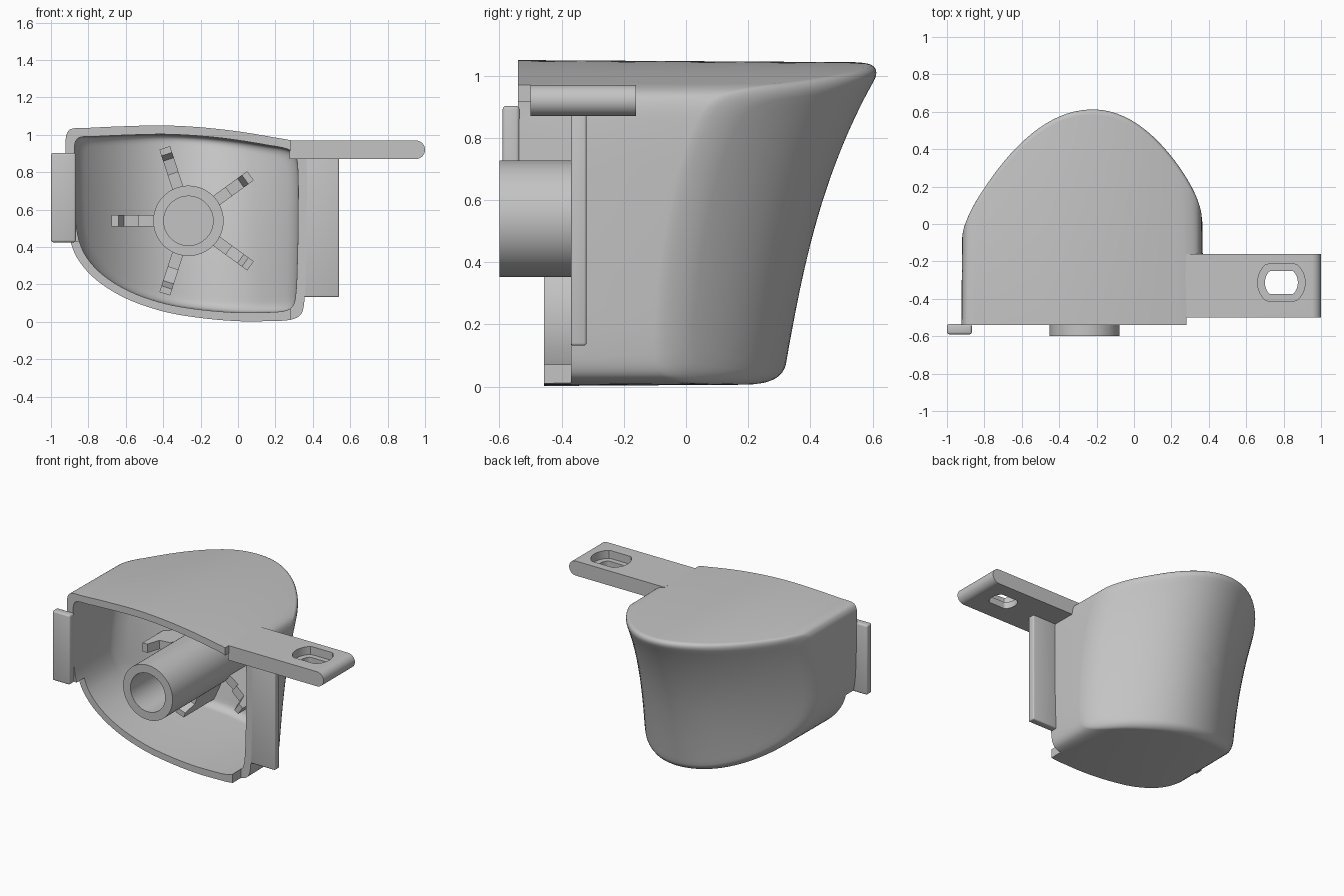
import bpy, bmesh, math
from mathutils import Vector

if "Cube" in bpy.data.objects:
    bpy.data.objects.remove(bpy.data.objects["Cube"])

GREY = bpy.data.materials.new("plain grey")
GREY.use_nodes = True
GREY.diffuse_color = (0.55, 0.55, 0.55, 1)
GREY.node_tree.nodes["Principled BSDF"].inputs["Base Color"].default_value = (0.55, 0.55, 0.55, 1)


def finish(name, bm):
    bmesh.ops.recalc_face_normals(bm, faces=bm.faces)
    mesh = bpy.data.meshes.new(name)
    bm.to_mesh(mesh)
    bm.free()
    mesh.materials.append(GREY)
    ob = bpy.data.objects.new(name, mesh)
    bpy.context.collection.objects.link(ob)
    return ob


def activate(ob):
    bpy.ops.object.select_all(action='DESELECT')
    ob.select_set(True)
    bpy.context.view_layer.objects.active = ob


def smooth(ob):
    activate(ob)
    bpy.ops.object.shade_smooth_by_angle(angle=math.radians(32))


def prism(name, points, place, a, b):
    """Extrude a 2D outline from a to b; place maps (u, v, w) to a 3D point."""
    bm = bmesh.new()
    ends = [[bm.verts.new(place(u, v, w)) for u, v in points] for w in (a, b)]
    for ring in ends:
        bm.faces.new(ring)
    for i in range(len(points)):
        j = (i + 1) % len(points)
        bm.faces.new((ends[0][i], ends[0][j], ends[1][j], ends[1][i]))
    return finish(name, bm)


def along_y(u, v, w):
    return (u, w, v)


def along_z(u, v, w):
    return (u, v, w)


def rect(x0, x1, z0, z1):
    return [(x0, z0), (x1, z0), (x1, z1), (x0, z1)]


def circle(cx, cy, r, n=48, flat=9):
    return [(cx + r * math.cos(t), cy + max(-flat, min(flat, r * math.sin(t))))
            for t in (math.tau * (i + 0.5) / n for i in range(n))]


def cut(ob, cutter):
    cutter.hide_render = True
    mod = ob.modifiers.new("cut", 'BOOLEAN')
    mod.operation, mod.solver, mod.object = 'DIFFERENCE', 'EXACT', cutter
    activate(ob)
    bpy.ops.object.modifier_apply(modifier=mod.name)
    bpy.data.objects.remove(cutter)


def bevel(ob, width):
    mod = ob.modifiers.new("soft edges", 'BEVEL')
    mod.width, mod.segments = width, 3
    activate(ob)
    bpy.ops.object.modifier_apply(modifier=mod.name)


# Front outline of the housing, smoothed through a few points
KEYS = [(-.92, .99), (-.895, 1.03), (-.8, 1.037), (-.6, 1.046), (-.4, 1.05), (-.2, 1.04),
        (0, 1.018), (.2, .985), (.3, .965), (.35, .935), (.367, .86), (.37, .6), (.365, .3),
        (.355, .1), (.335, .035), (.28, .01), (.15, .003), (0, .003), (-.2, .02), (-.4, .055),
        (-.6, .125), (-.76, .225), (-.86, .34), (-.903, .46), (-.917, .62), (-.92, .85)]
CX, CZ, HALF_X, HALF_Z, FRONT = -.275, .525, .645, .524, -.54


def closed_spline(keys, steps=5):
    out, n = [], len(keys)
    for i in range(n):
        p0, p1, p2, p3 = (Vector(keys[(i + k) % n]) for k in (-1, 0, 1, 2))
        # tangents scaled by local spacing, so corners do not overshoot
        span = (p2 - p1).length
        m1 = (p2 - p0) * (span / ((p2 - p1).length + (p1 - p0).length))
        m2 = (p3 - p1) * (span / ((p3 - p2).length + (p2 - p1).length))
        for k in range(steps):
            t = k / steps
            out.append(p1 * (2*t**3 - 3*t*t + 1) + m1 * (t**3 - 2*t*t + t)
                       + p2 * (3*t*t - 2*t**3) + m2 * (t**3 - t*t))
    return out


OUTLINE = closed_spline(KEYS)


def back_y(x, z):
    """Depth of the rounded, flared back wall."""
    apex = .31 + .17 * z + .13 * z ** 3
    d = x + .2
    drop = 1.25 * d**2 + .6 * d**4 if d > 0 else 1.05 * d**2 + .25 * d**4
    return apex - drop * (.84 + .16 * z)


def skin(inset, front, wall):
    """Rings of one skin, from the open front to the middle of the back."""
    r = .05
    rows = [(0, 1, None)]
    rows += [(r * (1 - math.cos(a)), 1, r * (1 - math.sin(a)))
             for a in (math.pi / 2 * i / 6 for i in range(7))]
    rows += [(r, 1 - i / 16, 0) for i in range(1, 16)]
    rings = []
    for d, s, back in rows:
        ring = []
        for p in OUTLINE:
            x = CX + (p.x - CX) * s * (1 - (inset + d) / HALF_X)
            z = CZ + (p.y - CZ) * s * (1 - (inset + d) / HALF_Z)
            y = front if back is None else back_y(x, z) - back - wall
            k = 1 - .012 * (y - FRONT)
            ring.append((CX + (x - CX) * k, y, CZ + (z - CZ) * k))
        rings.append(ring)
    return rings


# Hollow housing: inner skin reversed, joined to the outer skin at the rim
bm = bmesh.new()
rings = skin(.047, FRONT, .05)[::-1] + skin(0, FRONT, 0)
rings = [[bm.verts.new(c) for c in ring] for ring in rings]
bm.faces.new(rings[0])
bm.faces.new(rings[-1])
for lo, hi in zip(rings, rings[1:]):
    for i in range(len(lo)):
        j = (i + 1) % len(lo)
        bm.faces.new((lo[i], lo[j], hi[j], hi[i]))
housing = finish("housing", bm)
# Stepped rim: lower part and right wall are set back
cut(housing, prism("lower_rim_cutter", rect(-1.2, .7, -.2, .43), along_y, -.8, -.457))
cut(housing, prism("side_rim_cutter", rect(.28, .7, -.3, 1.3), along_y, -.8, -.37))
smooth(housing)

# Mounting tube with a blind bore
TX, TZ = -.265, .54
tube = prism("mounting_tube", circle(TX, TZ, .188, 64), along_y, -.6, .29)
cut(tube, prism("bore_cutter", circle(TX, TZ, .132, 64), along_y, -.8, .25))
smooth(tube)

# Five notched ribs around the tube
for i in range(5):
    a = math.radians(36 + 72 * i)
    ca, sa = math.cos(a), math.sin(a)

    def wall_at(r):
        return back_y(TX + r * ca, TZ + r * sa) - .025

    profile = [(.15, .05), (.265, .05), (.265, .03), (.345, .02), (.375, -.07),
               (.41, -.07), (.41, wall_at(.41)), (.15, wall_at(.15))]
    prism("rib_%d" % (i + 1), profile,
          lambda r, y, w: (TX + r * ca - w * sa, y, TZ + r * sa + w * ca), -.03, .03)

# Side arm with a rounded tip and a recessed slot
tip = [(.95 + .05 * math.sin(t), .92 - .05 * math.cos(t))
       for t in (math.pi * i / 16 for i in range(17))]
arm = prism("side_arm", [(.275, .87)] + tip + [(.275, .97)], along_y, -.5, -.16)
cut(arm, prism("slot_recess_cutter", circle(.788, -.313, .127, 48, .098), along_z, .915, 1.2))
cut(arm, prism("slot_hole_cutter", circle(.788, -.313, .088, 48, .062), along_z, .7, 1.2))
smooth(arm)

# Flange below the arm, and clip on the opposite wall
flange = prism("side_flange", rect(.335, .54, .132, .88), along_y, -.37, -.32)
bevel(flange, .008)
smooth(flange)
clip = prism("side_clip", rect(-1, -.867, .425, .903), along_y, -.59, -.535)
bevel(clip, .012)
smooth(clip)
